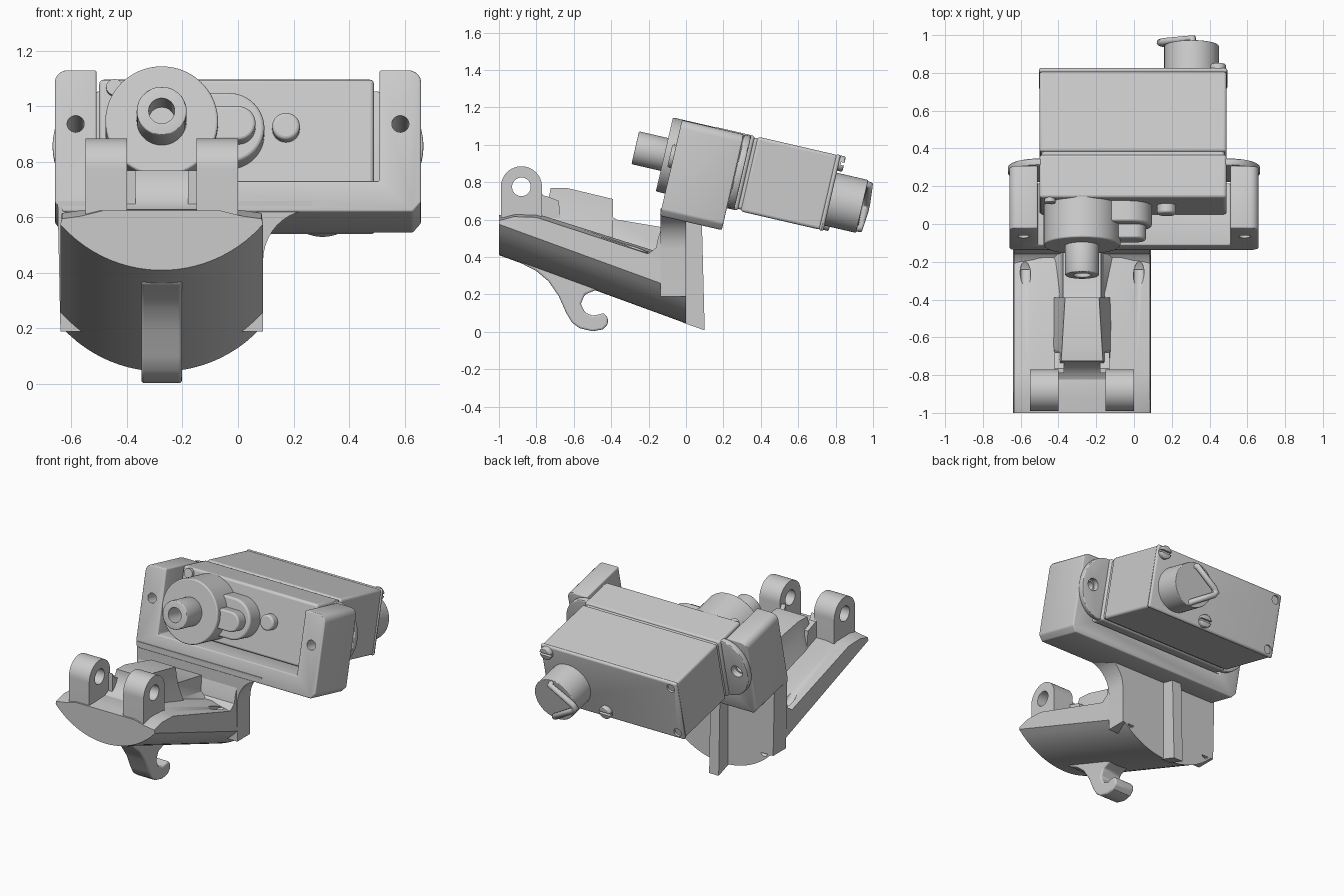
import bpy, bmesh
from math import sin, cos, pi, radians, sqrt
from mathutils import Matrix, Vector

if "Cube" in bpy.data.objects:
    bpy.data.objects.remove(bpy.data.objects["Cube"])

CX = -0.275                                  # centre line of trough and gear
I = Matrix.Identity(4)
# tilted motor frame: local y runs backward and down from the motor's front face
T = Matrix.Translation((0, 0.094, 0.90)) @ Matrix.Rotation(radians(-13), 4, 'X')


def finish(name, bm, bevel=0, M=I, segs=3):
    bmesh.ops.recalc_face_normals(bm, faces=bm.faces)
    bm.transform(M)
    me = bpy.data.meshes.new(name)
    bm.to_mesh(me)
    bm.free()
    ob = bpy.data.objects.new(name, me)
    bpy.context.collection.objects.link(ob)
    if bevel:
        m = ob.modifiers.new("bevel", 'BEVEL')
        m.width, m.segments, m.limit_method = bevel, segs, 'ANGLE'
        m.angle_limit = radians(40)
    return ob


def loft(name, rings, bevel=0, M=I):
    bm = bmesh.new()
    vs = [[bm.verts.new(p) for p in r] for r in rings]
    n = len(vs[0])
    for a, b in zip(vs, vs[1:]):
        for i in range(n):
            bm.faces.new((a[i], a[(i + 1) % n], b[(i + 1) % n], b[i]))
    bm.faces.new(vs[0])
    bm.faces.new(vs[-1])
    return finish(name, bm, bevel, M)


def prism(name, pts, axis, a, b, bevel=0, M=I):
    place = (lambda p, t: (t, p[0], p[1])) if axis == 'x' else (lambda p, t: (p[0], t, p[1]))
    return loft(name, [[place(p, t) for p in pts] for t in (a, b)], bevel, M)


def circle(cx, cz, r, n=48, a0=0, a1=2 * pi, rz=None):
    k = n if a1 - a0 > 6.28 else n - 1
    return [(cx + r * cos(a0 + (a1 - a0) * i / k), cz + (rz or r) * sin(a0 + (a1 - a0) * i / k))
            for i in range(n)]


def box(x0, x1, z0, z1):
    return [(x0, z0), (x1, z0), (x1, z1), (x0, z1)]


def cut(ob, *cutters):
    bpy.context.view_layer.objects.active = ob
    for c in cutters:
        c.hide_render = True
        m = ob.modifiers.new("cut", 'BOOLEAN')
        m.operation, m.object, m.solver = 'DIFFERENCE', c, 'EXACT'
    for m in list(ob.modifiers):
        bpy.ops.object.modifier_apply(modifier=m.name)
    for c in cutters:
        bpy.data.objects.remove(c)


# Trough-shaped base with curved underside, sloping down to the back
R = 0.486


def base_ring(y, rim, mid):
    bottom = 0.045 - 0.365 * y
    xs = [0.365 * (i / 12 - 1) for i in range(25)]
    ring = [(CX + x, y, bottom + R - sqrt(R * R - x * x)) for x in xs]
    e = ring[0][2]
    return ring + [(CX + s * w, y, e + h) for s, w, h in
                   ((1, .36, rim), (1, .29, rim + .01), (1, .21, mid),
                    (-1, .21, mid), (-1, .29, rim + .01), (-1, .36, rim))]


base = loft("base_trough", [base_ring(-1, .02, .05), base_ring(-.92, .07, .08),
                            base_ring(-.8, .11, .13), base_ring(0, .14, .17)])
holes = []
for x in (CX - .3, CX + .3):
    M = Matrix.Translation((x, -.27, .45)) @ Matrix.Rotation(radians(-42), 4, 'X')
    holes.append(prism("c", circle(0, 0, .028, 20), 'y', -.2, .6, M=M))
cut(base, *holes)


# Raised central ridge with flared sides
def ridge_ring(y, top, w, wb):
    return [(CX + s * a, y, z) for s, a, z in
            ((-1, wb, .40 if y > -.6 else .5), (-1, w + .015, top - .1), (-1, w, top),
             (1, w, top), (1, w + .015, top - .1), (1, wb, .40 if y > -.6 else .5))]


ridge = loft("hinge_ridge", [ridge_ring(-.89, .77, .11, .126), ridge_ring(-.72, .77, .11, .18),
                             ridge_ring(-.64, .77, .105, .18), ridge_ring(-.39, .71, .09, .19),
                             ridge_ring(-.405, .62, .1, .19), ridge_ring(-.37, .60, .1, .2),
                             ridge_ring(-.13, .56, .1, .2)])
cut(ridge, prism("c", circle(-.88, .775, .155, 64), 'x', -.6, .1))

# Hinge lugs
for i, x in enumerate((-.55, -.15)):
    pts = [(-.77, .55), *circle(-.88, .775, .11, 24, 0, pi), (-.99, .55)]
    lug = prism("hinge_lug_%d" % i, pts, 'x', x, x + .15)
    cut(lug, prism("c", circle(-.88, .775, .05, 32), 'x', x - .1, x + .25))
    # fillet from lug down to trough
    prism("lug_fillet_%d" % i, [(-.79, .77), (-.765, .73), (-.73, .72), (-.68, .70), (-.66, .5), (-.79, .5)],
          'x', *((-.42, -.37) if i == 0 else (-.18, -.13)))

# Hook under the trough
prism("hook", [(-.88, .40), (-.87, .36), (-.80, .325), (-.735, .27), (-.68, .19), (-.64, .1), (-.61, .05),
               (-.57, .02), (-.5, .003), (-.445, .013), (-.418, .04), (-.418, .075), (-.44, .1),
               (-.47, .092), (-.5, .087), (-.54, .103), (-.563, .15), (-.54, .2),
               (-.49, .22), (-.4, .25), (-.5, .3)], 'x', CX - .073, CX + .073, .01)

# Post joining base and cradle, with a concave flare on one side
flare = [(.26 - .17 * sin(t * pi / 20), .44 + .185 * cos(t * pi / 20)) for t in range(11)]
prism("post", [(-.65, .66), (-.64, .19), (.09, .19), *reversed(flare), (.27, .66)], 'y', -.135, 0)
prism("post_fillet", [(-.13, .56), (-.15, .5), (-.16, .45), (-.2, .42), (-.24, .41), (-.13, .3)],
      'x', -.635, .085)
prism("back_fin", [(-.02, .05), (.1, .008), (.085, .585), (-.02, .62)], 'x', CX - .035, CX + .035)

# U-shaped motor cradle
outer, inner = .66, .51
pts = [(-outer, -.29), (-outer + .03, -.325), (outer - .03, -.325), (outer, -.29),
       *circle(outer - .045, .155, .045, 6, 0, pi / 2), (inner, .2), (inner, -.21), (-inner, -.21), (-inner, .2),
       *circle(-outer + .045, .155, .045, 6, pi / 2, pi)]
cradle = prism("motor_cradle", pts, 'y', -.165, .175, .008, T)
cut(cradle, *[prism("c", circle(x, 0, .031, 24), 'y', -.3, .3, M=T) for x in (-.585, .585)])

# Motor body in layers with a seam, and its mounting ears
for name, s0, s1, h in (("motor_front", 0, .235, .205), ("motor_seam", .22, .27, .195),
                        ("motor_back", .25, .69, .205), ("motor_cover", .68, .705, .209)):
    prism(name, box(-.295 - h, .285 + h, -h, h), 'y', s0, s1, .015, T)
for side in (-1, 1):
    a = -pi / 2 if side > 0 else pi / 2
    pts = [(side * .47, -side * .2), *circle(side * .5, 0, .168, 28, a, a + pi, rz=.2), (side * .47, side * .2)]
    ear = prism("motor_ear", pts, 'y', .176, .215, .008, T)
    cut(ear, prism("c", circle(side * .585, 0, .04, 24), 'y', .1, .3, M=T))

# Gear housing, hollow output shaft and small front bosses
prism("gear_housing", circle(CX, 0, .203, 64), 'y', -.215, .02, .008, T)
shaft = prism("output_shaft", circle(CX, 0, .09, 48), 'y', -.375, -.2, .006, T)
cut(shaft, prism("c", circle(CX, 0, .047, 32), 'y', -.5, -.23, M=T))
prism("idler_boss", circle(-.035, 0, .13, 40, -pi / 2, pi / 2) + [(-.2, .13), (-.2, -.13)], 'y', -.11, .02, .012, T)
prism("idler_cap", circle(0, 0, .063, 28, -pi / 2, pi / 2) + [(-.2, .063), (-.2, -.063)], 'y', -.185, 0, .01, T)
prism("locating_pin", circle(.173, .02, .05, 32), 'y', -.05, .02, .012, T)
prism("corner_pin", circle(-.445, .17, .03, 20), 'y', -.02, .02, 0, T)

# Rear terminal drum with bent wire, and slotted screws
prism("terminal_drum", circle(.305, -.033, .145, 56), 'y', .69, .878, .004, T)
cu = bpy.data.curves.new("terminal_wire", 'CURVE')
cu.dimensions, cu.bevel_depth, cu.bevel_resolution, cu.use_fill_caps = '3D', .02, 3, True
sp = cu.splines.new('POLY')
wire = [(.31, .86, .09), (.31, .893, .085), (.16, .897, -.01), (.14, .897, -.033),
        (.16, .897, -.056), (.31, .893, -.15), (.31, .86, -.155)]
sp.points.add(len(wire) - 1)
for p, c in zip(sp.points, wire):
    p.co = (*(T @ Vector(c)), 1)
bpy.context.collection.objects.link(bpy.data.objects.new("terminal_wire", cu))
for x, h in ((.445, .165), (.06, -.16)):
    screw = prism("rear_screw", circle(x, h, .042, 28), 'y', .69, .733, .008, T)
    cut(screw, prism("c", box(x - .06, x + .06, h - .008, h + .008), 'y', .715, .8, M=T))
cover = bpy.data.objects["motor_cover"]
cut(cover, *[prism("c", circle(-.46, h, .028, 20), 'y', .692, .8, M=T) for h in (-.165, .165)])

# Smooth shading with sharp edges kept
for ob in bpy.data.objects:
    if ob.type == 'MESH':
        bpy.ops.object.select_all(action='DESELECT')
        ob.select_set(True)
        bpy.context.view_layer.objects.active = ob
        bpy.ops.object.shade_smooth_by_angle(angle=radians(30))
